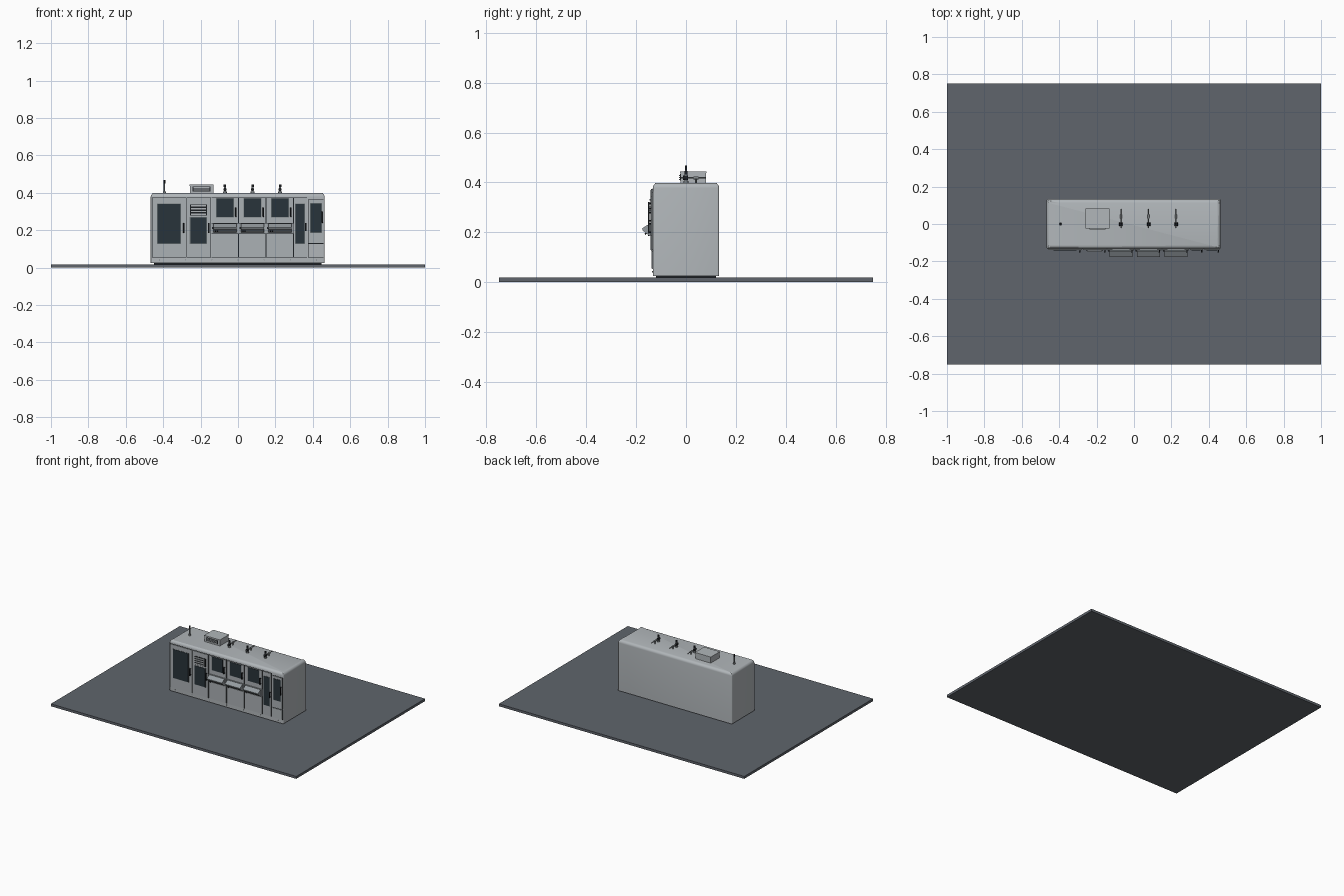
import bpy, bmesh, math
from mathutils import Vector

if "Cube" in bpy.data.objects:
    bpy.data.objects.remove(bpy.data.objects["Cube"], do_unlink=True)


def material(name, rgb):
    m = bpy.data.materials.new(name)
    m.use_nodes = True
    m.diffuse_color = (*rgb, 1)
    m.node_tree.nodes["Principled BSDF"].inputs["Base Color"].default_value = (*rgb, 1)
    return m


SHELL = material("light grey shell", (0.44, 0.47, 0.49))
DOOR = material("door grey", (0.41, 0.44, 0.46))
TRAY = material("tray grey", (0.30, 0.33, 0.35))
FLOOR = material("slate floor", (0.115, 0.13, 0.15))
GLASS = material("dark glass", (0.022, 0.034, 0.043))
BLACK = material("black trim", (0.012, 0.014, 0.017))
STEEL = material("steel", (0.20, 0.22, 0.23))


def finish(name, bm, mat, smooth=False):
    bmesh.ops.recalc_face_normals(bm, faces=bm.faces)
    me = bpy.data.meshes.new(name)
    bm.to_mesh(me)
    bm.free()
    ob = bpy.data.objects.new(name, me)
    bpy.context.collection.objects.link(ob)
    me.materials.append(mat)
    if smooth:
        bpy.ops.object.select_all(action="DESELECT")
        ob.select_set(True)
        bpy.context.view_layer.objects.active = ob
        bpy.ops.object.shade_smooth_by_angle(angle=math.radians(40))
    return ob


def box(name, x, y, z, mat, bevel=0):
    """Box from (low, high) ranges on each axis."""
    bm = bmesh.new()
    bmesh.ops.create_cube(bm, size=1)
    for v in bm.verts:
        v.co = Vector([r[0] if c < 0 else r[1] for c, r in zip(v.co, (x, y, z))])
    if bevel:
        bmesh.ops.bevel(bm, geom=bm.edges[:], offset=bevel, segments=2, affect="EDGES", profile=0.5)
    return finish(name, bm, mat, bool(bevel))


def rod(name, a, b, radius, mat, sides=12):
    """Cylinder between two points."""
    a, b = Vector(a), Vector(b)
    bm = bmesh.new()
    bmesh.ops.create_cone(bm, cap_ends=True, segments=sides, radius1=radius,
                          radius2=radius, depth=(b - a).length)
    turn = (b - a).to_track_quat("Z", "Y")
    for v in bm.verts:
        v.co = turn @ v.co + (a + b) / 2
    return finish(name, bm, mat, True)


# Floor plate
box("floor_plate", (-1, 1), (-0.75, 0.75), (0, 0.018), FLOOR)

# Cabinet shell: rounded roof edges, tight vertical corners
bm = bmesh.new()
bmesh.ops.create_cube(bm, size=1)
for v in bm.verts:
    v.co = Vector((v.co.x * 0.93 - 0.002, v.co.y * 0.266, 0.398 if v.co.z > 0 else 0.025))
upright = [e for e in bm.edges if abs(e.verts[0].co.z - e.verts[1].co.z) > 0.1]
bmesh.ops.bevel(bm, geom=upright, offset=0.007, segments=3, affect="EDGES", profile=0.5)
roof = [e for e in bm.edges if all(v.co.z > 0.39 for v in e.verts)]
bmesh.ops.bevel(bm, geom=roof, offset=0.02, segments=5, affect="EDGES", profile=0.5)
finish("cabinet_shell", bm, SHELL, True)
box("plinth", (-0.45, 0.446), (-0.12, 0.12), (0.017, 0.026), BLACK)

FRONT = -0.133
FACE = -0.139


def door(name, x, z, mat=DOOR):
    box(name + "_seam", (x[0] - 0.002, x[1] + 0.002), (FRONT - 0.001, FRONT + 0.002),
        (z[0] - 0.002, z[1] + 0.002), BLACK)
    box(name, x, (FACE, FRONT), z, mat)


def window(name, x, z):
    box(name + "_gasket", (x[0] - 0.003, x[1] + 0.003), (FACE - 0.001, FACE + 0.001),
        (z[0] - 0.003, z[1] + 0.003), STEEL)
    box(name, x, (FACE - 0.003, FACE), z, GLASS)


def handle(name, x, z):
    box(name, (x - 0.004, x + 0.004), (FACE - 0.014, FACE - 0.007), z, BLACK, 0.002)
    for end in (z[0] + 0.006, z[1] - 0.006):
        rod(name + "_post", (x, FACE + 0.001, end), (x, FACE - 0.009, end), 0.003, BLACK, 8)


def louvre(name, x, z, y, count):
    box(name + "_recess", x, (y - 0.003, y), z, BLACK)
    pitch = (z[1] - z[0]) / count
    for i in range(count):
        mid = z[0] + pitch * (i + 0.5)
        box(name + "_slat", (x[0] + 0.006, x[1] - 0.006), (y - 0.007, y - 0.002),
            (mid - pitch * 0.25, mid + pitch * 0.25), SHELL)


# Left-hand loading door and vented door
door("large_door", (-0.458, -0.279), (0.056, 0.373))
window("large_door_window", (-0.43, -0.307), (0.13, 0.34))
handle("large_door_handle", -0.289, (0.185, 0.24))
door("vented_door", (-0.273, -0.147), (0.056, 0.373))
window("vented_door_window", (-0.255, -0.168), (0.13, 0.267))
louvre("vented_door_louvre", (-0.257, -0.165), (0.278, 0.338), FACE, 4)
handle("vented_door_handle", -0.156, (0.185, 0.24))

# Three matching work bays with sloped trays
for i in range(3):
    left = -0.141 + i * 0.147
    right = left + 0.141
    door("bay_upper_door", (left, right), (0.238, 0.373))
    window("bay_window", (left + 0.027, right - 0.025), (0.272, 0.37))
    handle("bay_handle", right - 0.011, (0.272, 0.322))
    door("bay_lower_panel", (left, right), (0.056, 0.18))
    box("bay_control_strip", (left, right), (FACE - 0.002, FRONT), (0.183, 0.235), TRAY)

    profile = [(-0.139, 0.23), (-0.146, 0.235), (-0.176, 0.216),
               (-0.174, 0.208), (-0.15, 0.188), (-0.139, 0.188)]
    bm = bmesh.new()
    ring = [bm.verts.new((left + 0.009, y, z)) for y, z in profile]
    cap = bm.faces.new(ring)
    side = bmesh.ops.extrude_face_region(bm, geom=[cap])
    bmesh.ops.translate(bm, vec=(0.124, 0, 0),
                        verts=[g for g in side["geom"] if isinstance(g, bmesh.types.BMVert)])
    finish("bay_tray", bm, TRAY)
    for k in range(2):
        x = left + 0.02 + k * 0.012
        rod("tray_button", (x, -0.155, 0.2), (x, -0.165, 0.192), 0.003, BLACK, 10)
    rod("bay_latch", (left + 0.006, FACE, 0.212), (left + 0.006, FACE - 0.008, 0.212), 0.005, BLACK)

# Narrow door and end control column
door("narrow_door", (0.3, 0.368), (0.056, 0.373))
window("narrow_door_window", (0.308, 0.355), (0.13, 0.34))
handle("narrow_door_handle", 0.362, (0.195, 0.24))
door("control_column", (0.376, 0.456), (0.132, 0.362))
window("control_screen", (0.388, 0.446), (0.188, 0.343))
handle("control_handle", 0.451, (0.24, 0.3))
door("control_lower_box", (0.376, 0.456), (0.056, 0.126), SHELL)

# Kick strip fasteners
for i in range(7):
    x = -0.42 + i * 0.14
    rod("kick_bolt", (x, FRONT + 0.001, 0.042), (x, FRONT - 0.003, 0.042), 0.003, STEEL, 8)

# Roof ventilation box
box("roof_box", (-0.257, -0.132), (-0.022, 0.08), (0.397, 0.442), SHELL)
box("roof_box_lid", (-0.259, -0.13), (-0.024, 0.082), (0.438, 0.444), SHELL)
louvre("roof_box_louvre", (-0.243, -0.146), (0.407, 0.433), -0.022, 3)

# Roof antenna
rod("antenna_base", (-0.393, 0, 0.396), (-0.393, 0, 0.408), 0.008, STEEL)
rod("antenna_mast", (-0.393, 0, 0.405), (-0.393, 0, 0.45), 0.004, STEEL)
rod("antenna_tip", (-0.393, 0, 0.45), (-0.393, 0, 0.468), 0.005, BLACK)

# Three roof valves, each a pipe run with stem and collars
for x in (-0.07, 0.078, 0.225):
    rod("valve_foot", (x, 0, 0.396), (x, 0, 0.406), 0.01, STEEL)
    rod("valve_stem", (x, 0, 0.404), (x, 0, 0.436), 0.006, STEEL)
    rod("valve_cap", (x, 0, 0.432), (x, 0, 0.446), 0.007, BLACK)
    rod("valve_pipe", (x, -0.022, 0.418), (x, 0.08, 0.418), 0.003, STEEL)
    rod("valve_collar", (x, -0.012, 0.418), (x, 0.008, 0.418), 0.009, BLACK)
    rod("valve_joint", (x, 0.03, 0.418), (x, 0.05, 0.418), 0.006, STEEL)
    rod("valve_support", (x, 0.04, 0.397), (x, 0.04, 0.418), 0.004, STEEL, 8)
